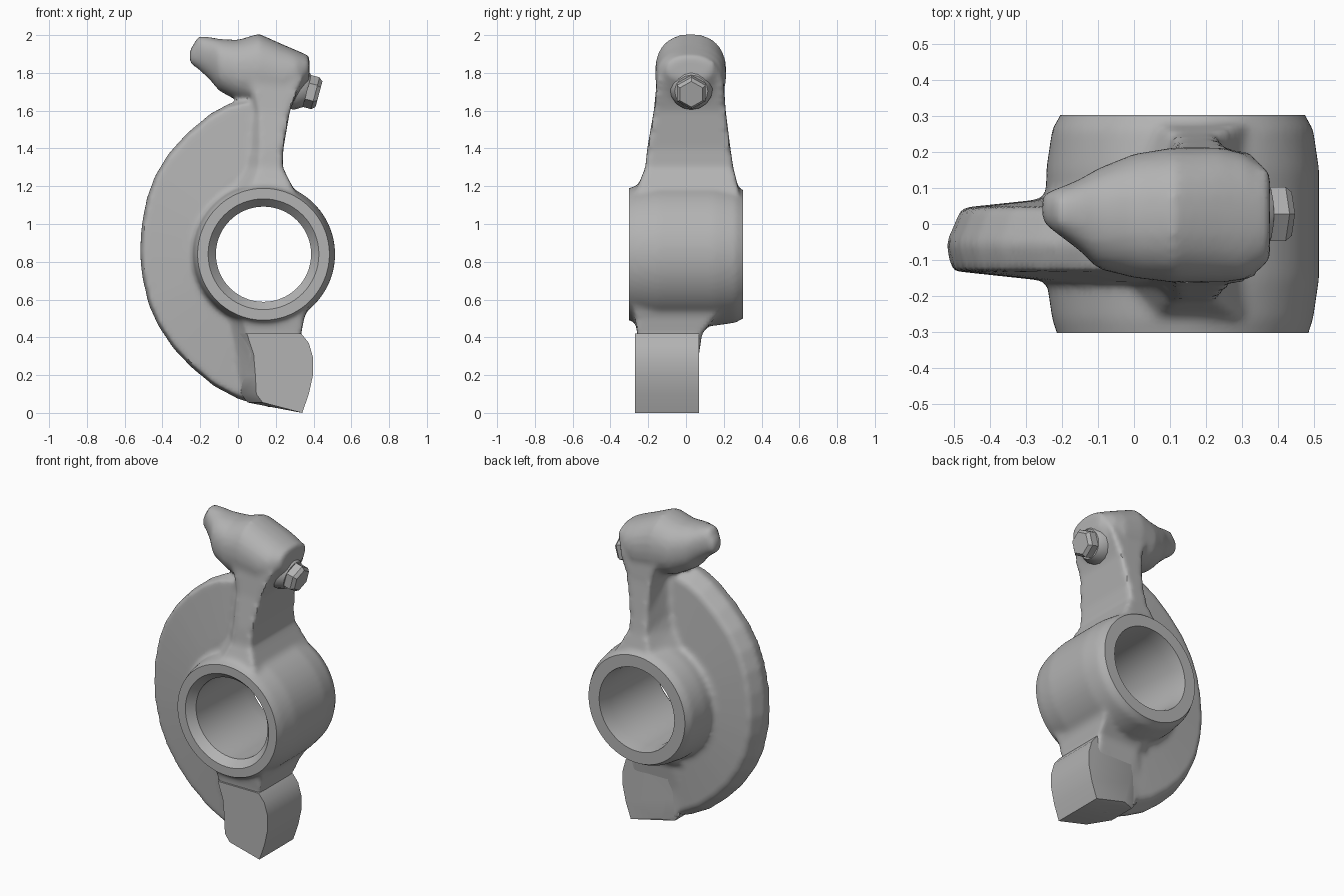
import bpy, bmesh, math
from mathutils import Vector

cube = bpy.data.objects.get("Cube")
if cube:
    bpy.data.objects.remove(cube, do_unlink=True)

steel = bpy.data.materials.new("plain_grey_steel")
steel.use_nodes = True
GREY = (0.45, 0.45, 0.45, 1.0)
steel.diffuse_color = GREY
steel.node_tree.nodes["Principled BSDF"].inputs["Base Color"].default_value = GREY

BORE = Vector((0.135, 0, 0.84))


def loft(bm, rings):
    """Skin a closed solid through rings with equal point counts."""
    rows = [[bm.verts.new(p) for p in ring] for ring in rings]
    n = len(rows[0])
    for a, b in zip(rows, rows[1:]):
        for i in range(n):
            j = (i + 1) % n
            bm.faces.new((a[i], a[j], b[j], b[i]))
    bm.faces.new(rows[0])
    bm.faces.new(rows[-1])


def circle(centre, axis, radius, n, phase=0.0):
    axis = Vector(axis).normalized()
    u = Vector((0, 1, 0)) if abs(axis.y) < 0.9 else Vector((1, 0, 0))
    v = axis.cross(u)
    steps = [math.tau * (i + phase) / n for i in range(n)]
    return [Vector(centre) + radius * (u * math.cos(t) + v * math.sin(t)) for t in steps]


def turned(bm, centre, profile, n=64):
    """Solid turned about the y axis from (y, radius) pairs."""
    loft(bm, [circle(Vector(centre) + Vector((0, y, 0)), (0, 1, 0), r, n) for y, r in profile])


def rib(z, root, x0, x1, y0, y1):
    """Level section of a rib whose left side slopes back into the plate."""
    return [(x0, y0, z), (x1, y0, z), (x1, y1, z), (x0, y1, z), (root, 0.05, z), (root, -0.14, z)]


def oval(x, z0, z1, y0, y1, n=24):
    """Slightly boxy oval section across x."""
    ring = []
    for i in range(n):
        t = math.tau * i / n
        c, s = (math.copysign(abs(k) ** 0.88, k) for k in (math.cos(t), math.sin(t)))
        ring.append((x, (y0 + y1) / 2 + c * (y1 - y0) / 2, (z0 + z1) / 2 + s * (z1 - z0) / 2))
    return ring


def slab(outline, y, scale=1.0):
    """Side outline placed at depth y, scaled about the bore."""
    return [(BORE.x + (x - BORE.x) * scale, y, BORE.z + (z - BORE.z) * scale) for x, z in outline]


def make(name, bm):
    bmesh.ops.recalc_face_normals(bm, faces=bm.faces)
    mesh = bpy.data.meshes.new(name)
    bm.to_mesh(mesh)
    bm.free()
    obj = bpy.data.objects.new(name, mesh)
    bpy.context.collection.objects.link(obj)
    mesh.materials.append(steel)
    return obj


def smooth(obj, degrees):
    bpy.ops.object.select_all(action='DESELECT')
    obj.select_set(True)
    bpy.context.view_layer.objects.active = obj
    bpy.ops.object.shade_smooth_by_angle(angle=math.radians(degrees))


body = bmesh.new()

# Barrel with eased ends
turned(body, BORE, [(-0.35, 0.335), (-0.3, 0.35), (-0.265, 0.362), (-0.15, 0.379),
                    (0.15, 0.379), (0.265, 0.362), (0.3, 0.34), (0.35, 0.32)])

# Crescent plate with a ridged rim
crescent = [(0.14, 1.68), (-0.05, 1.64), (-0.15, 1.585), (-0.27, 1.485), (-0.37, 1.375),
            (-0.44, 1.26), (-0.485, 1.14), (-0.512, 1.0), (-0.522, 0.85), (-0.51, 0.72),
            (-0.475, 0.57), (-0.425, 0.46), (-0.345, 0.34), (-0.25, 0.24), (-0.13, 0.14),
            (0, 0.07), (0.15, 0.03), (0.3, 0.015), (0.2, 0.4), (0.13, 0.84), (0.17, 1.3)]
loft(body, [slab(crescent, y, s) for y, s in
            ((-0.16, 0.55), (-0.13, 0.975), (-0.055, 1), (0.045, 0.935), (0.072, 0.55))])

# Upright arm, flared at its base
loft(body, [rib(1.0, -0.12, -0.02, 0.4, -0.28, 0.29), rib(1.2, -0.03, 0.07, 0.287, -0.255, 0.275),
            rib(1.3, 0.03, 0.11, 0.237, -0.215, 0.25), rib(1.4, 0.06, 0.117, 0.24, -0.205, 0.235),
            rib(1.6, 0.09, 0.112, 0.275, -0.17, 0.21), rib(1.75, 0.05, 0.08, 0.335, -0.155, 0.2),
            rib(1.86, 0.05, 0.06, 0.372, -0.1, 0.15)])

# Rounded head with its blunt nose
loft(body, [oval(-0.255, 1.85, 1.92, 0.005, 0.085), oval(-0.21, 1.82, 1.995, -0.03, 0.1),
            oval(-0.15, 1.765, 1.99, -0.075, 0.125), oval(-0.1, 1.705, 1.98, -0.125, 0.155),
            oval(0, 1.65, 1.975, -0.15, 0.195),
            oval(0.11, 1.62, 2.008, -0.163, 0.213), oval(0.24, 1.62, 1.95, -0.163, 0.213),
            oval(0.31, 1.66, 1.92, -0.155, 0.195), oval(0.378, 1.76, 1.89, -0.1, 0.14)])

# Neck down to the foot
loft(body, [rib(0.64, -0.12, -0.02, 0.4, -0.28, 0.24), rib(0.5, -0.06, 0.025, 0.35, -0.27, 0.15),
            rib(0.42, -0.04, 0.045, 0.335, -0.258, 0.085), rib(0.25, -0.005, 0.085, 0.34, -0.255, 0.06),
            rib(0.08, 0.03, 0.11, 0.32, -0.25, 0.055)])

rocker = make("rocker_body", body)

# Helpers that face the barrel ends and cut the bore
trim = bmesh.new()
loft(trim, [slab([(-2, -1), (2, -1), (2, 3), (-2, 3)], y) for y in (-0.303, 0.303)])
trim = make("end_trim_cutter", trim)
bore = bmesh.new()
turned(bore, BORE, [(-0.4, 0.295), (-0.305, 0.295), (-0.255, 0.252), (0.22, 0.252),
                    (0.305, 0.265), (0.4, 0.265)])
bore = make("bore_cutter", bore)

# Blend the body into one casting, then machine it
remesh = rocker.modifiers.new("blend", 'REMESH')
remesh.mode = 'VOXEL'
remesh.voxel_size = 0.016
soften = rocker.modifiers.new("soften", 'SMOOTH')
soften.factor = 0.5
soften.iterations = 5
for cutter, operation in ((trim, 'INTERSECT'), (bore, 'DIFFERENCE')):
    cutter.hide_render = True
    cut = rocker.modifiers.new(cutter.name, 'BOOLEAN')
    cut.object = cutter
    cut.operation = operation
    cut.solver = 'EXACT'
graph = bpy.context.evaluated_depsgraph_get()
cast = bpy.data.meshes.new_from_object(rocker.evaluated_get(graph))
rocker.modifiers.clear()
rocker.data = cast
cast.materials.clear()
cast.materials.append(steel)
for cutter in (trim, bore):
    bpy.data.objects.remove(cutter, do_unlink=True)
smooth(rocker, 40)

# Crisp foot pad with a sloped inner side
face = [(0.047, 0.42), (0.083, 0.31), (0.092, 0.2), (0.097, 0.1), (0.13, 0.055), (0.34, 0),
        (0.375, 0.1), (0.397, 0.2), (0.398, 0.29), (0.375, 0.37), (0.335, 0.42)]
root = [(x - 0.08, z) if x < 0.14 else (x, z) for x, z in face]
bm = bmesh.new()
loft(bm, [slab(face, -0.27), slab(root, -0.14), slab(root, 0.04), slab(face, 0.07)])
smooth(make("foot_pad", bm), 30)

# Adjuster: round boss and hexagonal bolt head
tilt = Vector((0.97, 0, -0.26)).normalized()
seat = Vector((0.25, 0.028, 1.735))
bm = bmesh.new()
loft(bm, [circle(seat + tilt * d, tilt, r, 16) for d, r in ((0, 0.118), (0.08, 0.113), (0.12, 0.088))])
smooth(make("adjuster_boss", bm), 30)
bm = bmesh.new()
loft(bm, [circle(seat + tilt * d, tilt, r, 6, 0.5) for d, r in ((0.05, 0.087), (0.165, 0.087), (0.185, 0.07))])
make("adjuster_bolt", bm)
